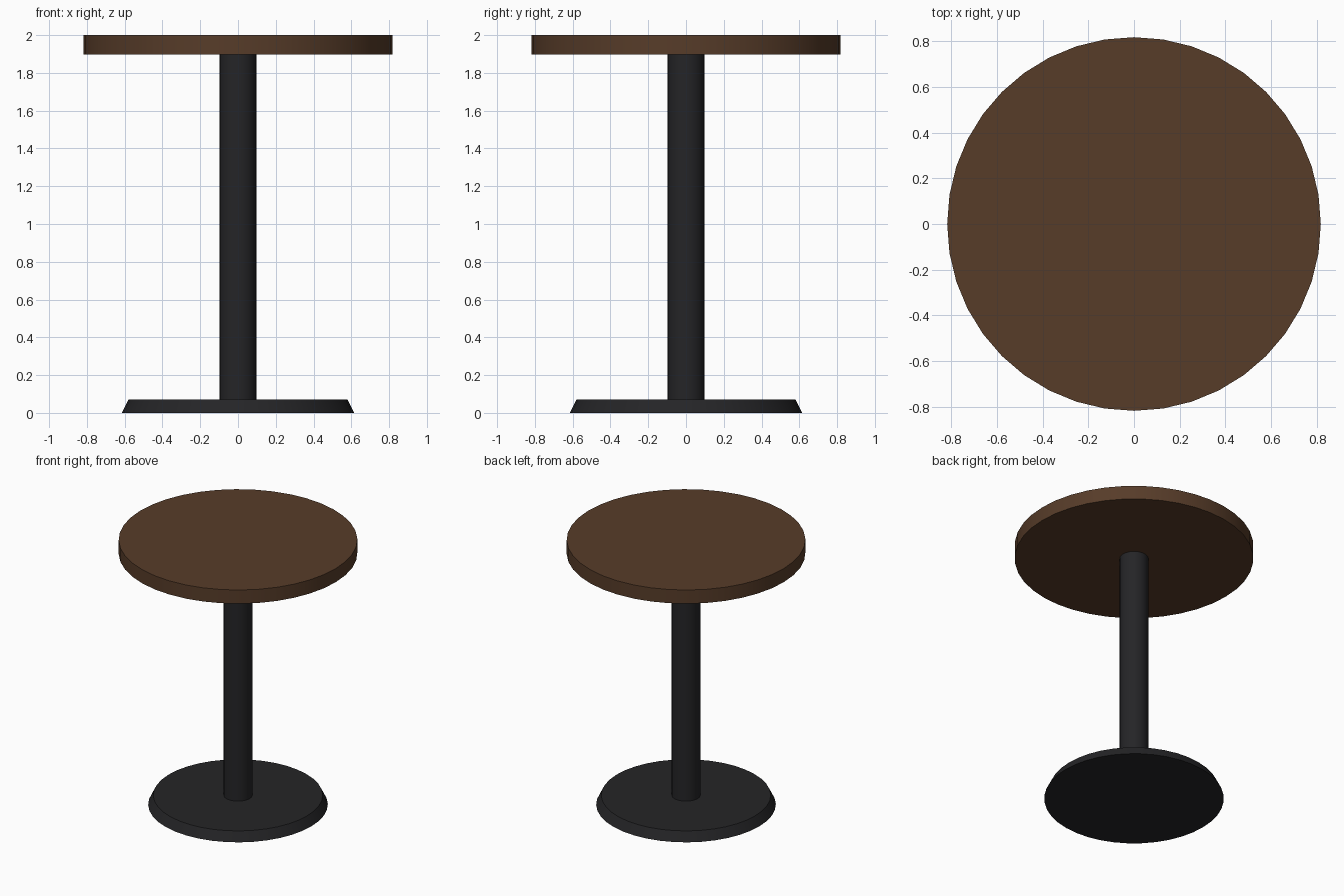
import bpy, math

if "Cube" in bpy.data.objects:
    bpy.data.objects.remove(bpy.data.objects["Cube"])

def material(name, color):
    m = bpy.data.materials.new(name)
    m.diffuse_color = color
    m.use_nodes = True
    m.node_tree.nodes["Principled BSDF"].inputs["Base Color"].default_value = m.diffuse_color
    return m

wood = material("dark_wood", (0.095, 0.045, 0.022, 1))
metal = material("black_metal", (0.018, 0.018, 0.02, 1))

def disc(name, r_bottom, r_top, z0, z1, sides, mat):
    bpy.ops.mesh.primitive_cone_add(vertices=sides, radius1=r_bottom, radius2=r_top,
                                    depth=z1 - z0, location=(0, 0, (z0 + z1) / 2))
    ob = bpy.context.object
    ob.name = name
    ob.data.materials.append(mat)
    bpy.ops.object.shade_smooth_by_angle(angle=math.radians(30))
    return ob

# Tapered floor plate
disc("base", 0.615, 0.58, 0, 0.07, 40, metal)
# Central column, seated between plate and top
disc("column", 0.098, 0.098, 0.07, 1.9, 24, metal)
# Round table top
disc("table_top", 0.817, 0.817, 1.897, 2.0, 40, wood)
